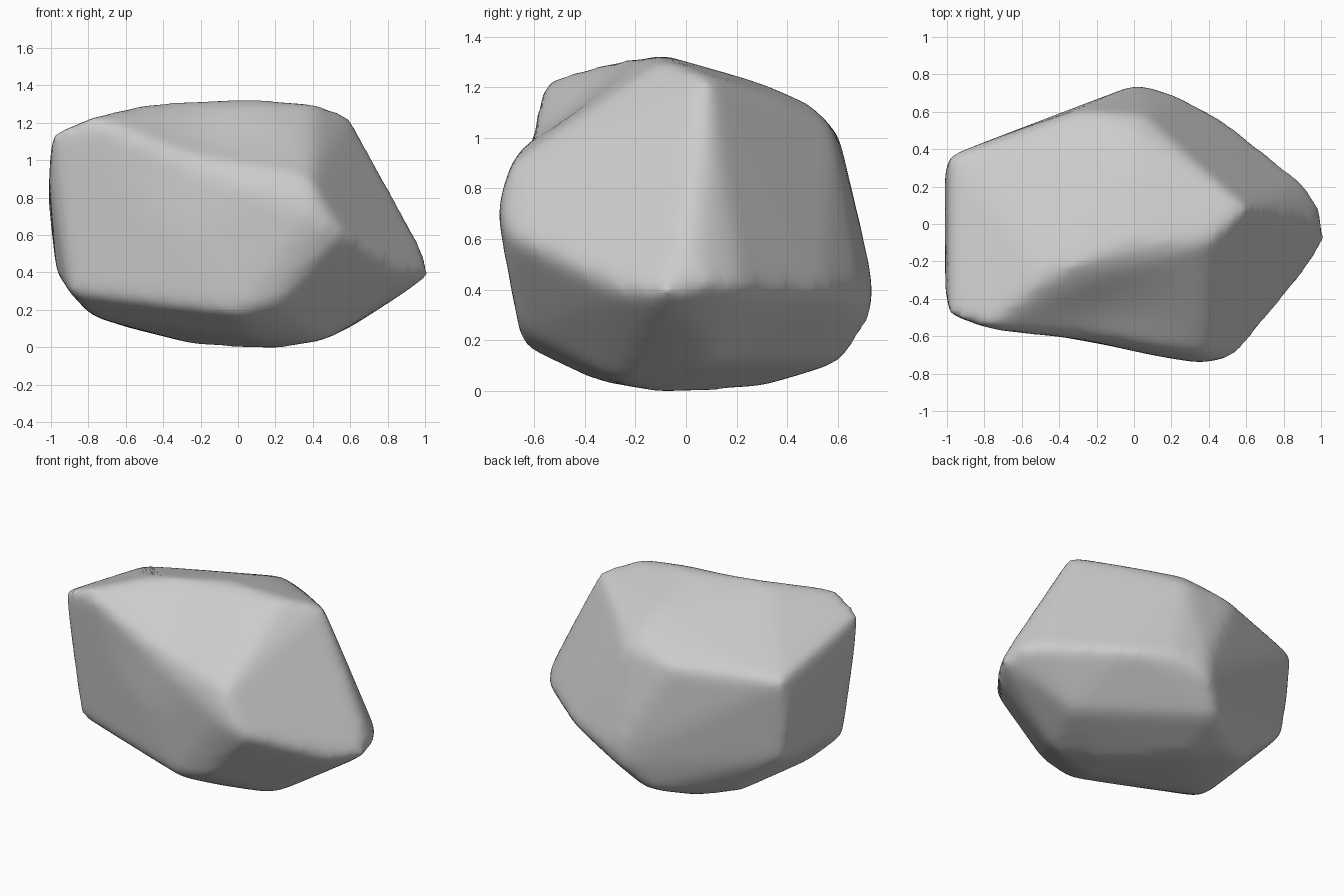
import bpy
import bmesh
from mathutils import Vector
from mathutils.bvhtree import BVHTree

default_cube = bpy.data.objects.get("Cube")
if default_cube:
    bpy.data.objects.remove(default_cube, do_unlink=True)

# Corner points of the boulder, grouped by side
top_corners = [
    (-0.97, -0.47, 1.13), (-0.8, -0.53, 1.2), (-0.45, -0.28, 1.3),
    (0, -0.09, 1.32), (0.4, -0.08, 1.29), (0.58, 0.08, 1.22), (0.32, 0.3, 1.17),
    (-0.97, 0.35, 0.98), (-0.3, 0.59, 1.0), (0.05, 0.57, 1.03), (0, 0.48, 1.13),
    (0, 0.3, 1.21),
]
front_corners = [
    (0.38, -0.68, 0.88), (0.38, -0.735, 0.71), (0.53, -0.69, 0.62),
    (0.66, -0.53, 0.51), (-0.88, -0.43, 0.3), (0, -0.63, 0.19), (0.2, -0.64, 0.24),
]
tip_corners = [
    (1, -0.09, 0.39), (0.98, 0.08, 0.42), (0.9, 0.2, 0.41), (0.95, 0, 0.57),
    (0.89, -0.26, 0.39), (0.8, 0.05, 0.24),
]
back_corners = [
    (0.02, 0.735, 0.4), (0, 0.72, 0.3), (0.24, 0.67, 0.4), (0.49, 0.53, 0.39),
]
left_corners = [(-1, -0.39, 0.9), (-1, 0.3, 0.8), (-0.95, 0.3, 0.44), (-0.96, -0.2, 0.4)]
base_corners = [
    (0.2, -0.08, 0), (0.45, -0.25, 0.05), (0.1, -0.36, 0.05), (-0.2, 0.27, 0.02),
    (-0.15, 0.61, 0.13), (-0.4, 0.42, 0.08), (-0.62, 0.32, 0.13),
    (-0.78, -0.25, 0.18), (0.6, 0.1, 0.12),
]


def build_hull(points):
    """Wrap the points in a closed faceted shell."""
    bm = bmesh.new()
    for point in points:
        bm.verts.new(point)
    hull = bmesh.ops.convex_hull(bm, input=bm.verts)
    loose = [v for v in hull["geom_interior"] if isinstance(v, bmesh.types.BMVert)]
    bmesh.ops.delete(bm, geom=loose, context="VERTS")
    bmesh.ops.recalc_face_normals(bm, faces=bm.faces)
    mesh = bpy.data.meshes.new("boulder")
    bm.to_mesh(mesh)
    bm.free()
    return mesh


targets = [Vector(p) for p in (top_corners + front_corners + tip_corners
                               + back_corners + left_corners + base_corners)]
corners = [p.copy() for p in targets]
boulder = bpy.data.objects.new("boulder", build_hull(corners))
bpy.context.collection.objects.link(boulder)
bpy.context.view_layer.objects.active = boulder
boulder.select_set(True)

# Even surface with worn, rounded edges
remesh = boulder.modifiers.new("even_surface", "REMESH")
remesh.mode = "VOXEL"
remesh.voxel_size = 0.03
wear = boulder.modifiers.new("worn_edges", "SMOOTH")
wear.factor = 0.5
wear.iterations = 22

# Push the shell corners out until the worn surface meets the wanted points
for _ in range(4):
    surface = BVHTree.FromObject(boulder, bpy.context.evaluated_depsgraph_get())
    for corner, target in zip(corners, targets):
        corner += 0.8 * (target - surface.find_nearest(target)[0])
    boulder.data = build_hull(corners)
    bpy.context.view_layer.update()

for modifier in (remesh.name, wear.name):
    bpy.ops.object.modifier_apply(modifier=modifier)

# Shallow hollow in the sloping upper front
hollow = Vector((-0.2, -0.5, 1.08))
inward = Vector((0, 0.6, -0.8))
for v in boulder.data.vertices:
    nearness = max(0, 1 - (v.co - hollow).length / 0.55)
    v.co += inward * 0.05 * nearness ** 2 * (3 - 2 * nearness)

# Plain stone colour
stone = bpy.data.materials.new("stone_grey")
stone.use_nodes = True
grey = (0.6, 0.6, 0.6, 1)
stone.diffuse_color = grey
stone.node_tree.nodes["Principled BSDF"].inputs["Base Color"].default_value = grey
boulder.data.materials.append(stone)
bpy.ops.object.shade_smooth()
